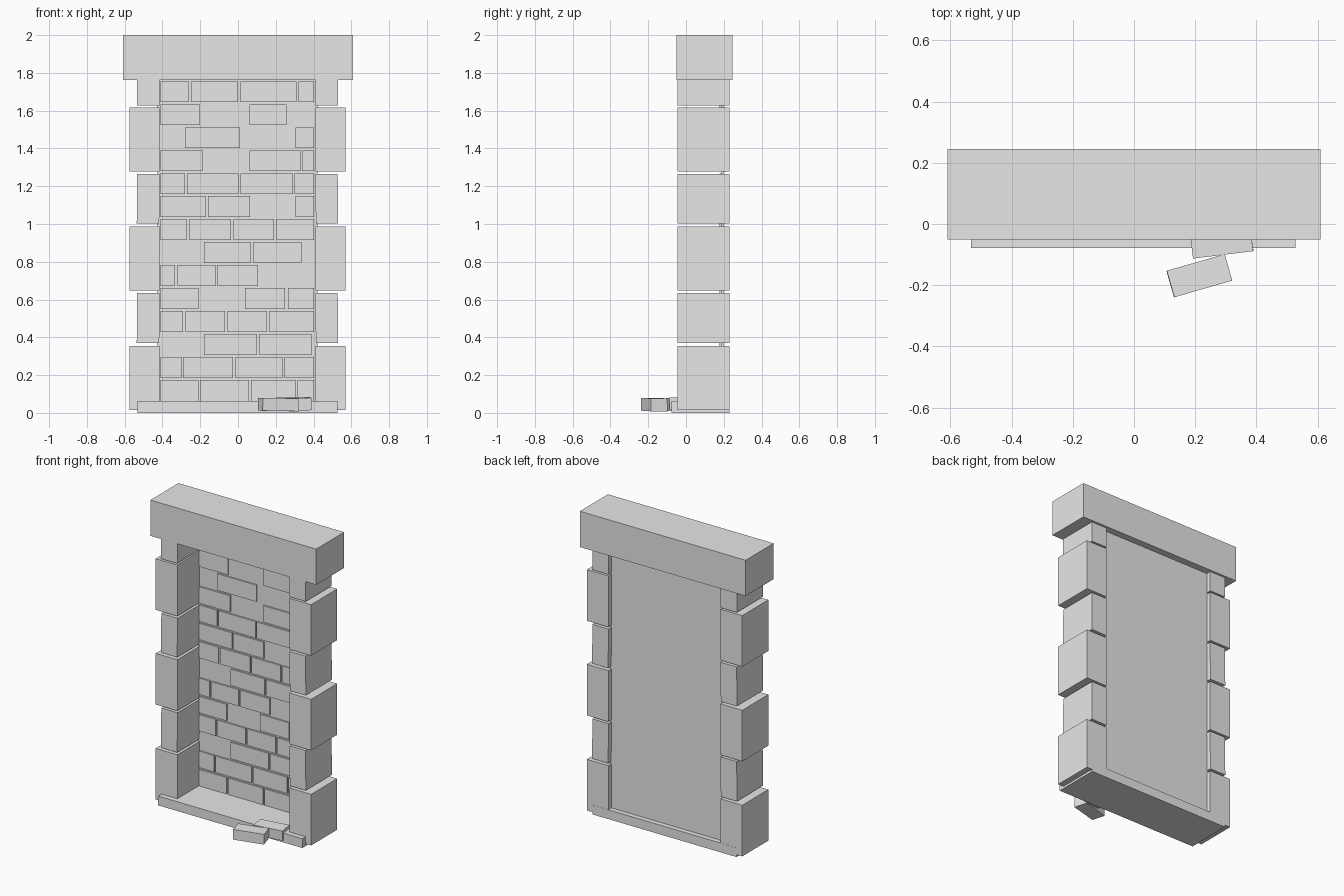
import bpy, math

stone = bpy.data.materials.new("grey stone")
stone.diffuse_color = (0.8, 0.8, 0.8, 1)


def block(name, x, y, z, rot=(0, 0, 0)):
    """Box from (min, max) ranges, turned about its centre by degrees."""
    lims = (x, y, z)
    bpy.ops.mesh.primitive_cube_add(
        size=1, location=[(a + b) / 2 for a, b in lims],
        rotation=[math.radians(r) for r in rot])
    ob = bpy.context.object
    ob.name = name
    ob.scale = [b - a for a, b in lims]
    ob.data.materials.append(stone)
    return ob


# Lintel, sill slab and recessed wall
block("lintel", (-0.61, 0.61), (-0.05, 0.245), (1.762, 2.0))
block("sill", (-0.533, 0.528), (-0.078, 0.231), (0.0, 0.062))
block("back_wall", (-0.425, 0.42), (0.188, 0.198), (0.04, 1.775))

# Jambs: alternating wide and narrow quoin blocks with open joints
courses = [(0.015, 0.355, 0.572), (0.37, 0.635, 0.532), (0.647, 0.987, 0.572),
           (1.003, 1.264, 0.532), (1.277, 1.617, 0.572), (1.627, 1.77, 0.532)]
for i, (z0, z1, outer) in enumerate(courses):
    tilt = 0.5 if i in (1, 3) else 0
    block("left_quoin", (-outer - 0.003, -0.416), (-0.044, 0.23), (z0, z1), (0, tilt, 0))
    block("right_quoin", (0.411, outer - 0.003), (-0.044, 0.23), (z0, z1), (0, -tilt, 0))

# Exposed wall bricks: x start and end in hundredths, row by row from the top
L, R = -41, 40.2
rows = [
    [(L, -26), (-25, 0), (1.3, 31), (32, R)],
    [(L, -20), (6, 25.7)],
    [(-28, 1), (30.5, R)],
    [(L, -18.5), (6, 33), (34, R)],
    [(L, -28), (-27, 0.3), (1.3, 29), (30, R)],
    [(L, -17), (-16, 6.3), (30.5, R)],
    [(L, -27), (-25.7, -3.7), (-2.4, 19), (20.3, R)],
    [(-18, 7), (8.2, 33.6)],
    [(L, -33.3), (-32, -12), (-11, 10.6)],
    [(L, -21), (3.7, 25), (26.4, R)],
    [(L, -29), (-27.8, -7), (-5.6, 15.3), (16.6, R)],
    [(-18, 10), (11.4, 39)],
    [(L, -30), (-29, -2.6), (-1.3, 23.5), (24.6, R)],
    [(L, -21), (-20, 5.8), (7, 30.4), (31.5, R)],
]
for i, row in enumerate(rows):
    top = 1.755 - 0.1216 * i
    for a, b in row:
        block("wall_brick", (a / 100, b / 100), (0.178, 0.19), (top - 0.11, top))

# Two fallen bricks in front of the sill
block("fallen_brick_front", (0.115, 0.312), (-0.214, -0.124), (0.01, 0.078), (0, 1, 16))
block("fallen_brick_back", (0.187, 0.385), (-0.10, -0.01), (0.014, 0.08), (2, -1, 7))
